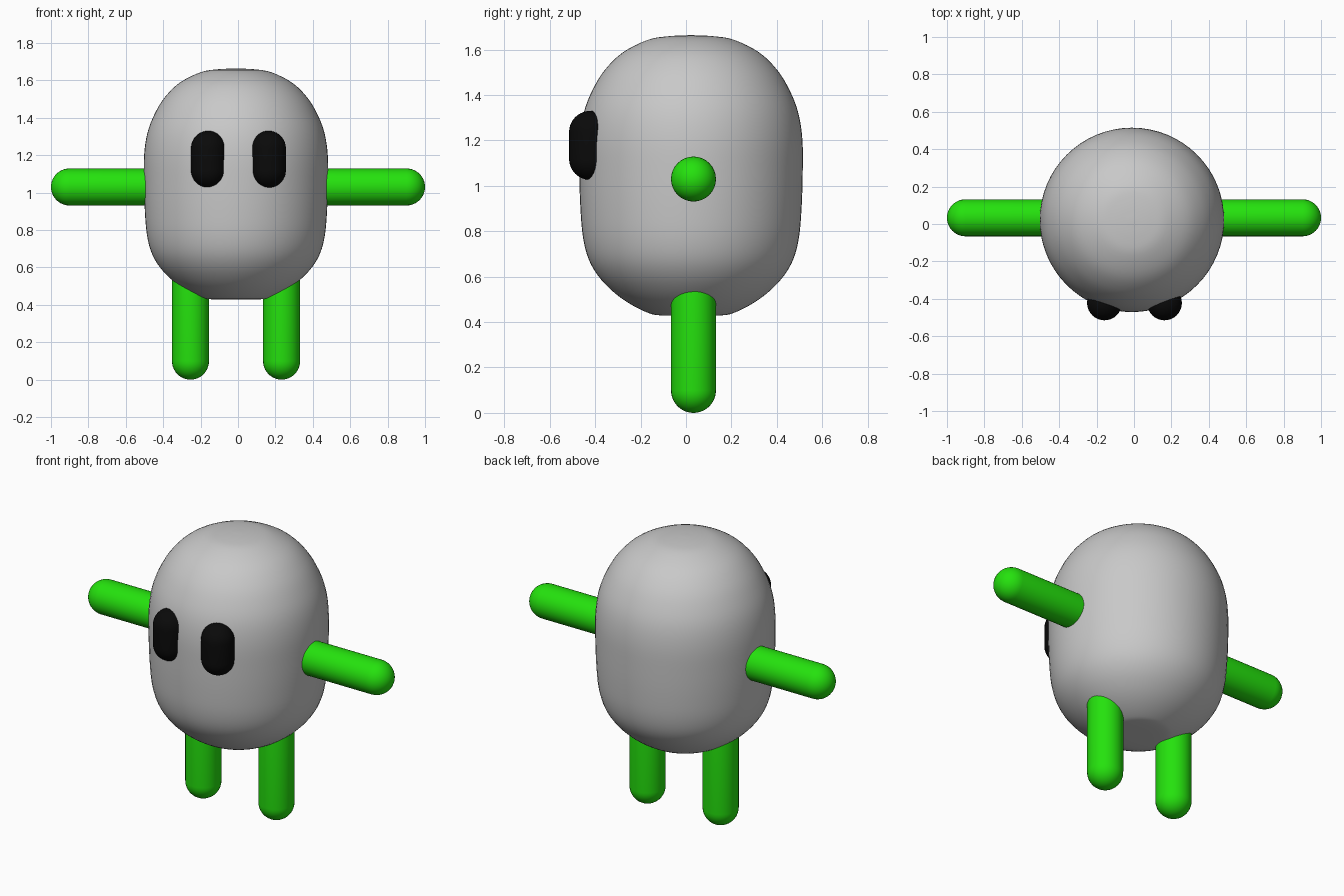
import bpy, bmesh, math
from mathutils import Matrix, Vector

if "Cube" in bpy.data.objects:
    bpy.data.objects.remove(bpy.data.objects["Cube"])


def material(name, rgb):
    m = bpy.data.materials.new(name)
    m.diffuse_color = (*rgb, 1)
    m.use_nodes = True
    m.node_tree.nodes["Principled BSDF"].inputs["Base Color"].default_value = m.diffuse_color
    return m


GREY = material("light grey", (0.58, 0.58, 0.58))
GREEN = material("bright green", (0.018, 0.76, 0.004))
BLACK = material("black", (0.003, 0.003, 0.003))


def lathe(name, profile, mat, matrix, steps):
    """Revolve (radius, height) points around z, then place the result."""
    bm = bmesh.new()
    verts = [bm.verts.new((r, 0, z)) for r, z in profile]
    edges = [bm.edges.new(pair) for pair in zip(verts, verts[1:])]
    bmesh.ops.spin(bm, geom=verts + edges, axis=(0, 0, 1), cent=(0, 0, 0),
                   angle=math.tau, steps=steps)
    bmesh.ops.remove_doubles(bm, verts=bm.verts, dist=1e-5)
    bmesh.ops.recalc_face_normals(bm, faces=bm.faces)
    bm.transform(matrix)
    for f in bm.faces:
        f.smooth = True
    mesh = bpy.data.meshes.new(name)
    bm.to_mesh(mesh)
    bm.free()
    mesh.materials.append(mat)
    ob = bpy.data.objects.new(name, mesh)
    bpy.context.collection.objects.link(ob)
    return ob


def capsule(name, start, end, radius, mat):
    """Round-ended rod whose tips lie at start and end."""
    start, end = Vector(start), Vector(end)
    axis = end - start
    half = axis.length / 2 - radius
    n = 10
    arc = [(radius * math.cos(a), radius * math.sin(a))
           for a in (math.pi / 2 * i / n for i in range(n))] + [(0, radius)]
    profile = [(r, -half - z) for r, z in reversed(arc)]
    profile += [(r, half + z) for r, z in arc]
    turn = axis.to_track_quat('Z', 'Y').to_matrix().to_4x4()
    return lathe(name, profile, mat,
                 Matrix.Translation((start + end) / 2) @ turn, 32)


def smooth_curve(points, n=4):
    """Pass a Catmull-Rom curve through the points."""
    p = [Vector(q) for q in points]
    p = [p[0] * 2 - p[1]] + p + [p[-1] * 2 - p[-2]]
    out = []
    for a, b, c, d in zip(p, p[1:], p[2:], p[3:]):
        for i in range(n):
            t = i / n
            v = (2 * b + (c - a) * t + (2 * a - 5 * b + 4 * c - d) * t ** 2
                 + (3 * b - a - 3 * c + d) * t ** 3) / 2
            out.append((max(v.x, 0), v.y))
    return out + [tuple(points[-1])]


# Egg-like body with slightly flattened top and bottom
outline = [(0, 0.427), (0.14, 0.43), (0.2, 0.445), (0.28, 0.487), (0.35, 0.54),
           (0.41, 0.605), (0.452, 0.68), (0.476, 0.775), (0.487, 0.90),
           (0.492, 1.05), (0.491, 1.20), (0.473, 1.32), (0.435, 1.42),
           (0.38, 1.51), (0.30, 1.588), (0.19, 1.643), (0.10, 1.659), (0, 1.664)]
lathe("body", smooth_curve(outline), GREY,
      Matrix.Translation((-0.011, 0.022, 0)), 64)

# Limbs and eyes, one per side
for side, s, leg_x, eye_x in (("left", -1, -0.254, -0.158),
                              ("right", 1, 0.233, 0.163)):
    capsule(side + "_arm", (s * 0.25, 0.033, 1.03), (s, 0.033, 1.03), 0.099, GREEN)
    capsule(side + "_leg", (leg_x, 0.033, 0.75), (leg_x, 0.033, 0), 0.099, GREEN)
    capsule(side + "_eye", (eye_x, -0.422, 1.026), (eye_x, -0.422, 1.33), 0.093, BLACK)
